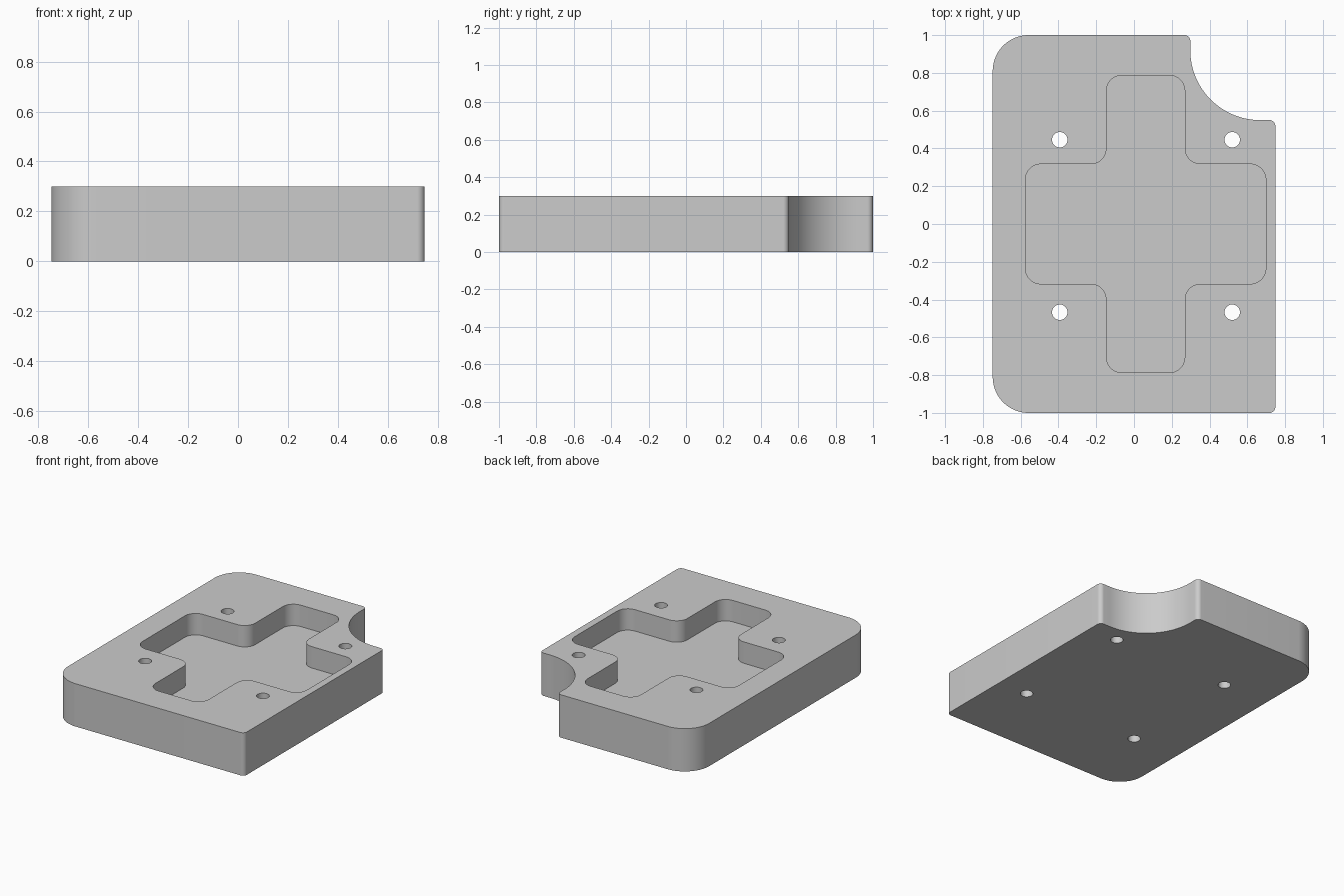
import bpy, bmesh, math
from mathutils import Vector

cube = bpy.data.objects.get("Cube")
if cube:
    bpy.data.objects.remove(cube, do_unlink=True)

HEIGHT, FLOOR = 0.30, 0.15


def fillet(corners):
    """Round each (x, y, radius) right-angled corner, convex or concave."""
    pts = []
    for i, (x, y, r) in enumerate(corners):
        p = Vector((x, y))
        a = (Vector(corners[i - 1][:2]) - p).normalized()
        b = (Vector(corners[(i + 1) % len(corners)][:2]) - p).normalized()
        centre = p + (a + b) * r
        steps = 32 if r > 0.1 else 12
        for k in range(steps + 1):
            t = math.pi / 2 * k / steps
            pts.append(centre - b * r * math.cos(t) - a * r * math.sin(t))
    return pts


def circle(x, y, r, n=40):
    return [Vector((x + r * math.cos(math.tau * k / n),
                    y + r * math.sin(math.tau * k / n))) for k in range(n)]


bm = bmesh.new()


def loop(pts, z):
    vs = [bm.verts.new((p.x, p.y, z)) for p in pts]
    return [bm.edges.new((vs[i - 1], vs[i])) for i in range(len(vs))]


def walled(pts, z0, z1):
    """Two matching edge loops joined by a wall; returns (low, high)."""
    low, high = loop(pts, z0), loop(pts, z1)
    for e, f in zip(low, high):
        bm.faces.new((e.verts[0], e.verts[1], f.verts[1], f.verts[0]))
    return low, high


def cap(edges):
    bmesh.ops.triangle_fill(bm, use_beauty=True, use_dissolve=False,
                            edges=edges, normal=(0, 0, 1))


# Plate outline: big left corners, tight right corners, scooped back-left notch
X, S = 0.748, 0.03
outline = fillet([(-X, -1, 0.19), (X, -1, S), (X, 0.55, S),
                  (0.298, 0.55, 0.37), (0.298, 1, S), (-X, 1, 0.19)])

# Cross-shaped pocket, offset from the plate centre
x0, x1, x2, x3 = -0.575, -0.146, 0.269, 0.698
ya, yb, R = 0.317, 0.787, 0.082
cross = fillet([(x, y, R) for x, y in (
    (x0, -ya), (x1, -ya), (x1, -yb), (x2, -yb), (x2, -ya), (x3, -ya),
    (x3, ya), (x2, ya), (x2, yb), (x1, yb), (x1, ya), (x0, ya))])

# Walls of the plate, the pocket and the four through holes
bottom, top = walled(outline, 0, HEIGHT)
pocket_floor, pocket_rim = walled(cross, FLOOR, HEIGHT)
top = top + pocket_rim
for hx in (-0.393, 0.520):
    for hy in (-0.467, 0.446):
        low, high = walled(circle(hx, hy, 0.041), 0, HEIGHT)
        bottom, top = bottom + low, top + high

# Flat surfaces
for edges in (bottom, top, pocket_floor):
    cap(edges)
bmesh.ops.recalc_face_normals(bm, faces=bm.faces)

mesh = bpy.data.meshes.new("pocketed_plate")
bm.to_mesh(mesh)
bm.free()
plate = bpy.data.objects.new("pocketed_plate", mesh)
bpy.context.collection.objects.link(plate)

# Plain grey metal
grey = bpy.data.materials.new("plain_grey")
grey.use_nodes = True
colour = (0.6, 0.6, 0.6, 1)
grey.diffuse_color = colour
grey.node_tree.nodes["Principled BSDF"].inputs["Base Color"].default_value = colour
mesh.materials.append(grey)

bpy.ops.object.select_all(action="DESELECT")
plate.select_set(True)
bpy.context.view_layer.objects.active = plate
bpy.ops.object.shade_smooth_by_angle(angle=math.radians(30))
